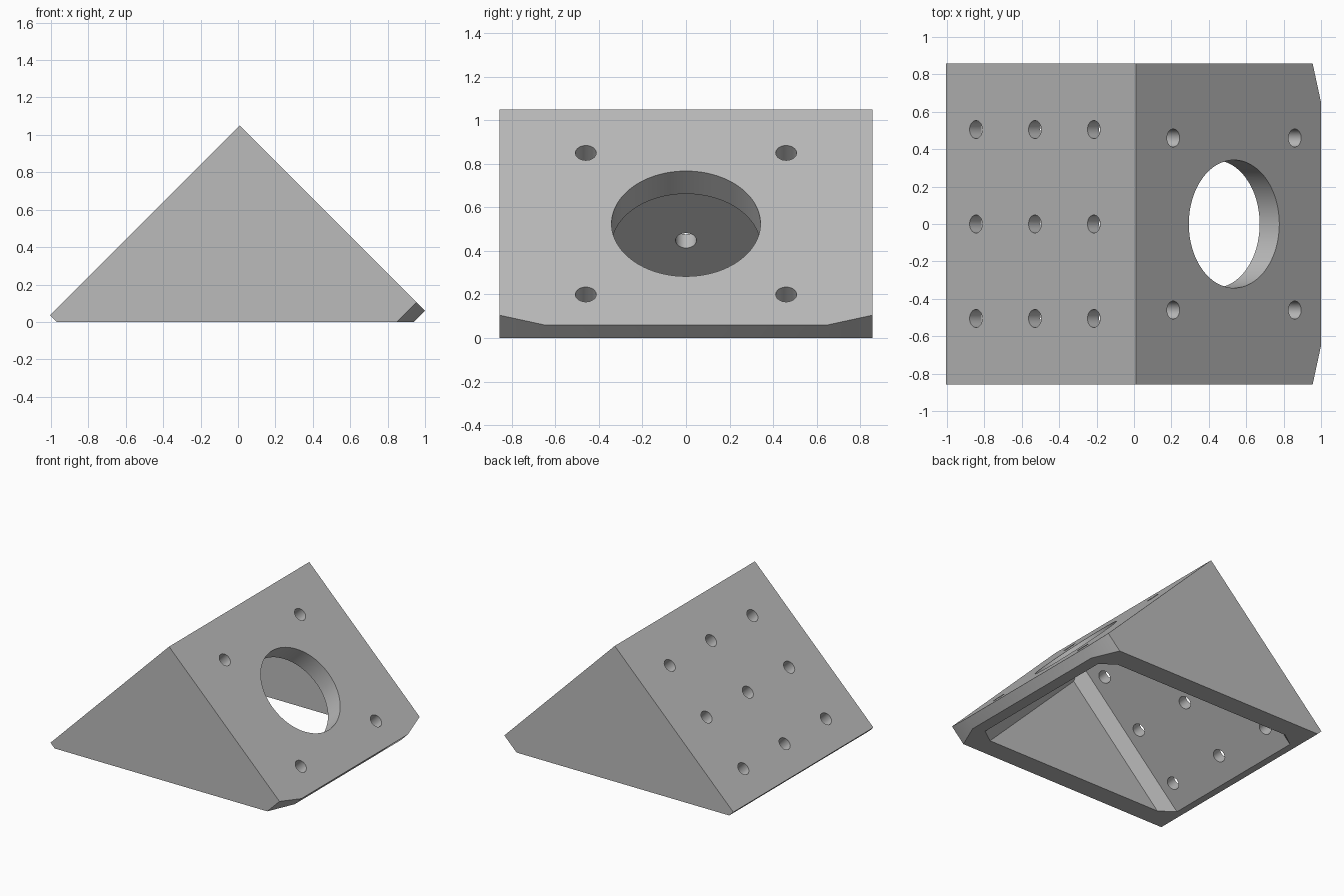
import bpy, bmesh, math
from mathutils import Vector, Matrix

old = bpy.data.objects.get("Cube")
if old:
    bpy.data.objects.remove(old, do_unlink=True)

grey = bpy.data.materials.new("plain_grey")
grey.use_nodes = True
grey.diffuse_color = (0.5, 0.5, 0.5, 1)
bsdf = next(n for n in grey.node_tree.nodes if n.type == "BSDF_PRINCIPLED")
bsdf.inputs["Base Color"].default_value = (0.5, 0.5, 0.5, 1)


def add_object(name, bm):
    bmesh.ops.recalc_face_normals(bm, faces=bm.faces[:])
    mesh = bpy.data.meshes.new(name)
    bm.to_mesh(mesh)
    bm.free()
    mesh.materials.append(grey)
    obj = bpy.data.objects.new(name, mesh)
    bpy.context.collection.objects.link(obj)
    return obj


def cut_block(name, planes):
    """Trim a large cube by planes given as (point, outward normal)."""
    bm = bmesh.new()
    bmesh.ops.create_cube(bm, size=6)
    for point, normal in planes:
        cut = bmesh.ops.bisect_plane(
            bm, geom=bm.verts[:] + bm.edges[:] + bm.faces[:],
            plane_co=point, plane_no=Vector(normal).normalized(), clear_outer=True)
        edges = [e for e in cut["geom_cut"] if isinstance(e, bmesh.types.BMEdge)]
        bmesh.ops.holes_fill(bm, edges=edges, sides=0)
    return add_object(name, bm)


def drill(bm, x, y, z, normal, radius, sides):
    turn = Vector(normal).to_track_quat("Z", "Y").to_matrix().to_4x4()
    bmesh.ops.create_cone(bm, cap_ends=True, segments=sides, radius1=radius,
                          radius2=radius, depth=0.5,
                          matrix=Matrix.Translation((x, y, z)) @ turn)


def subtract(obj, cutter):
    mod = obj.modifiers.new(cutter.name, "BOOLEAN")
    mod.operation = "DIFFERENCE"
    mod.solver = "EXACT"
    mod.object = cutter
    bpy.context.view_layer.objects.active = obj
    bpy.ops.object.modifier_apply(modifier=mod.name)
    bpy.data.objects.remove(cutter, do_unlink=True)


LEFT, RIGHT = Vector((-1, 0, 1)), Vector((1, 0, 1))
apex = (0.01, 0, 1.05)

# Outer wedge with trimmed lower edges and clipped right corners
outer = [(apex, LEFT), (apex, RIGHT), ((0, 0, 0), (0, 0, -1)),
         ((-1, 0, 0.03), (-1, 0, -1)), ((1, 0, 0.06), (1, 0, -1))]
for s in (-1, 1):
    outer += [((0, s * 0.857, 0), (0, s, 0)),
              ((1, s * 0.65, 0.06), (0.148, s * 0.064, -0.148))]
bracket = cut_block("wedge_bracket", outer)

# Open-bottomed cavity with bevelled inner corners
left_in, right_in = Vector((-0.915, 0, 0)), Vector((0.85, 0, 0))
inner = [(left_in, LEFT), (right_in, RIGHT), ((0, 0, -0.5), (0, 0, -1))]
for s in (-1, 1):
    inner.append(((0, s * 0.70, 0), (0, s, 0)))
    for base, normal in ((left_in, LEFT), (right_in, RIGHT)):
        inner.append((base + Vector((0, s * 0.62, 0)),
                      normal.normalized() + Vector((0, s, 0))))
subtract(bracket, cut_block("cavity_cutter", inner))

# Large opening and four corner holes on the right slope
bm = bmesh.new()
drill(bm, 0.535, 0, 0.525, RIGHT, 0.342, 96)
for x in (0.21, 0.86):
    for y in (-0.46, 0.46):
        drill(bm, x, y, 1.06 - x, RIGHT, 0.048, 32)

subtract(bracket, add_object("right_hole_cutter", bm))

# Three by three grid of holes on the left slope
bm = bmesh.new()
for x in (-0.845, -0.53, -0.215):
    for y in (-0.505, 0, 0.505):
        drill(bm, x, y, 1.04 + x, LEFT, 0.048, 32)
subtract(bracket, add_object("left_hole_cutter", bm))

bpy.ops.object.select_all(action="DESELECT")
bracket.select_set(True)
bpy.context.view_layer.objects.active = bracket
bpy.ops.object.shade_smooth_by_angle(angle=math.radians(25))
